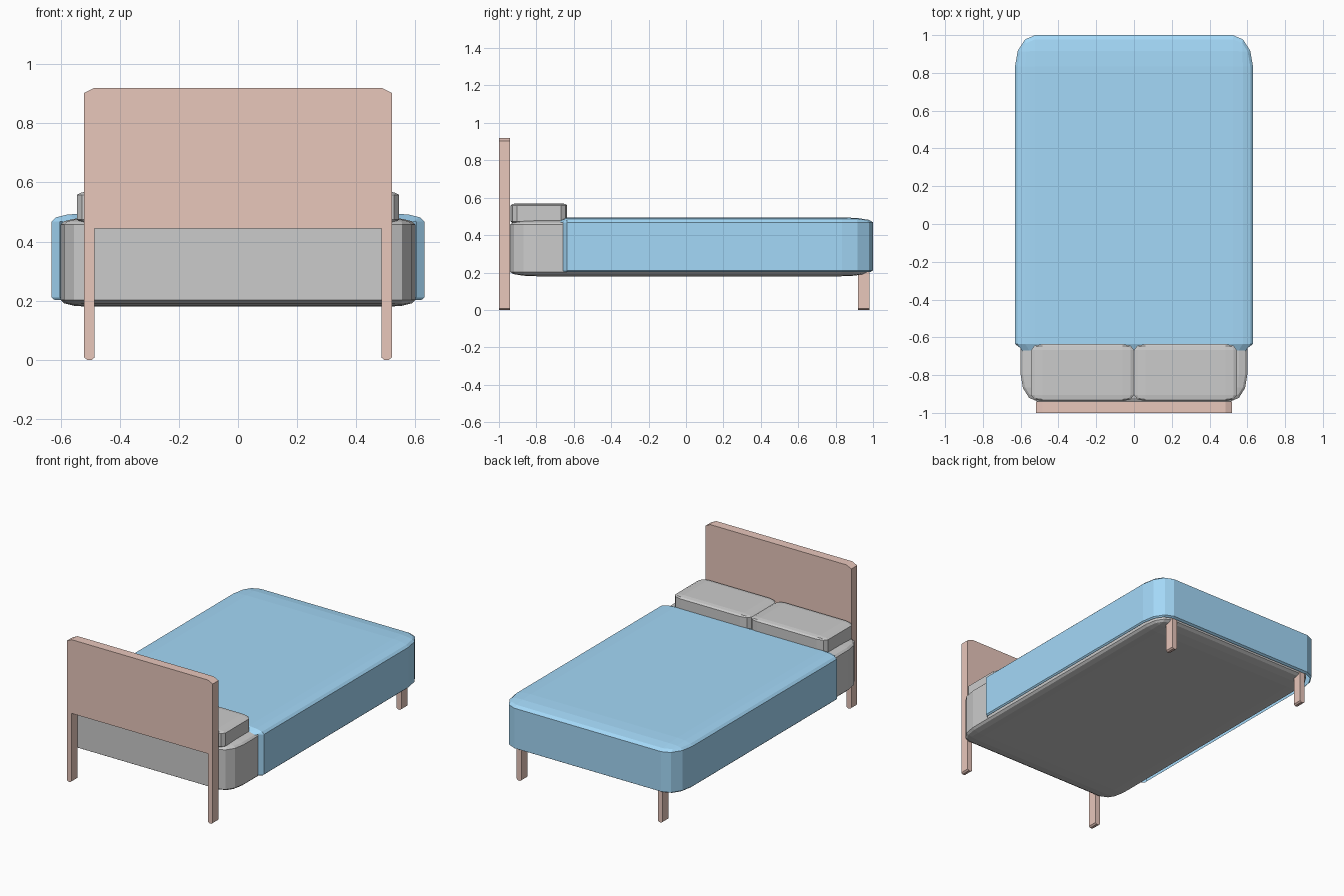
import bpy, bmesh
from mathutils import Vector

if "Cube" in bpy.data.objects:
    bpy.data.objects.remove(bpy.data.objects["Cube"])


def material(name, rgb):
    m = bpy.data.materials.new(name)
    m.diffuse_color = (*rgb, 1)
    m.use_nodes = True
    m.node_tree.nodes["Principled BSDF"].inputs["Base Color"].default_value = m.diffuse_color
    return m


WOOD = material("wood", (0.81, 0.57, 0.50))
BLUE = material("blue_fabric", (0.37, 0.69, 0.94))


def finish(bm, name, mat=None):
    bmesh.ops.recalc_face_normals(bm, faces=bm.faces)
    me = bpy.data.meshes.new(name)
    bm.to_mesh(me)
    bm.free()
    ob = bpy.data.objects.new(name, me)
    bpy.context.collection.objects.link(ob)
    if mat:
        me.materials.append(mat)
    return ob


def soft_box(lo, hi, bevel, segments):
    """Unit cube rounded first, then stretched between two corners."""
    lo, hi = Vector(lo), Vector(hi)
    bm = bmesh.new()
    bmesh.ops.create_cube(bm, size=1)
    bmesh.ops.bevel(bm, geom=bm.edges[:], offset=bevel, segments=segments,
                    profile=0.5, affect='EDGES')
    bmesh.ops.scale(bm, vec=hi - lo, verts=bm.verts)
    bmesh.ops.translate(bm, vec=(lo + hi) / 2, verts=bm.verts)
    return bm


def board(points, y0, y1, name):
    """Front outline in x, z given thickness along y."""
    bm = bmesh.new()
    f = bm.faces.new([bm.verts.new((x, y0, z)) for x, z in points])
    r = bmesh.ops.extrude_face_region(bm, geom=[f])
    bmesh.ops.translate(bm, vec=(0, y1 - y0, 0),
                        verts=[v for v in r["geom"] if isinstance(v, bmesh.types.BMVert)])
    return finish(bm, name, WOOD)


# Mattress
finish(soft_box((-0.60, -0.94, 0.18), (0.60, 0.97, 0.48), 0.075, 3), "mattress")

# Blanket: larger rounded shell, open below and at the head end
bm = soft_box((-0.63, -0.96, 0.185), (0.63, 1.0, 0.495), 0.085, 3)
for co, no in (((0, 0, 0.203), (0, 0, 1)), ((0, -0.635, 0), (0, 1, 0))):
    bmesh.ops.bisect_plane(bm, geom=bm.verts[:] + bm.edges[:] + bm.faces[:],
                           plane_co=co, plane_no=no, clear_inner=True)
# Turned-in hem at the head end
rim = [e for e in bm.edges if e.is_boundary and all(abs(v.co.y + 0.635) < 1e-4 for v in e.verts)]
r = bmesh.ops.extrude_edge_only(bm, edges=rim)
for v in r["geom"]:
    if isinstance(v, bmesh.types.BMVert):
        top = v.co.z > 0.48
        v.co.y -= 0.04 if top else 0.022
        v.co.x *= 0.955
        if top:
            v.co.z -= 0.016
finish(bm, "blanket", BLUE)

# Pillows
for side, x in (("left", -0.545), ("right", 0.0)):
    finish(soft_box((x, -0.938, 0.462), (x + 0.545, -0.635, 0.57), 0.11, 2), side + "_pillow")

# Headboard with its two legs, as one mirrored outline
half = [(0.485, 0.445), (0.485, 0.008), (0.495, 0), (0.51, 0), (0.52, 0.008),
        (0.52, 0.903), (0.485, 0.92)]
board(half + [(-x, z) for x, z in reversed(half)], -1.0, -0.94, "headboard")

# Foot legs
leg = [(0.485, 0.25), (0.485, 0.008), (0.495, 0), (0.51, 0), (0.52, 0.008), (0.52, 0.25)]
for side, s in (("left", -1), ("right", 1)):
    board([(s * x, z) for x, z in leg], 0.92, 0.98, side + "_foot_leg")
